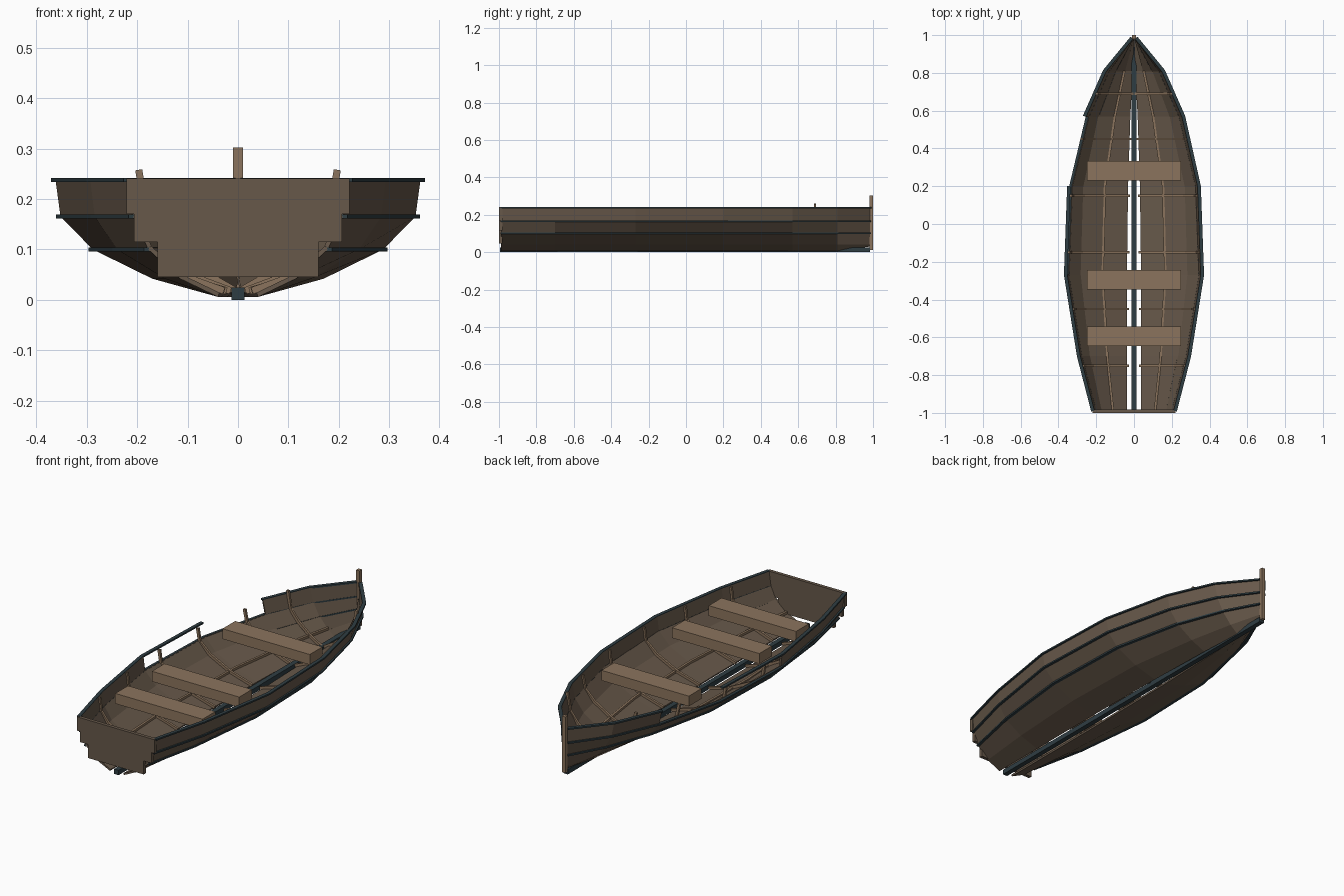
import bpy
from mathutils import Vector

cube = bpy.data.objects.get("Cube")
if cube:
    bpy.data.objects.remove(cube)


def material(name, color):
    m = bpy.data.materials.new(name)
    m.use_nodes = True
    m.diffuse_color = (*color, 1)
    m.node_tree.nodes["Principled BSDF"].inputs["Base Color"].default_value = (*color, 1)
    return m


HULL = material("dark brown planks", (0.135, 0.098, 0.068))
WOOD = material("light brown wood", (0.26, 0.175, 0.11))
TRIM = material("dark teal trim", (0.028, 0.047, 0.055))


def mesh_object(name, verts, faces, mat):
    me = bpy.data.meshes.new(name)
    me.from_pydata([tuple(v) for v in verts], [], faces)
    me.materials.append(mat)
    ob = bpy.data.objects.new(name, me)
    bpy.context.collection.objects.link(ob)
    return ob


def box(name, x, y, z, mat):
    verts = [(a, b, c) for a in x for b in y for c in z]
    faces = [(0, 1, 3, 2), (4, 6, 7, 5), (0, 4, 5, 1), (2, 3, 7, 6), (0, 2, 6, 4), (1, 5, 7, 3)]
    return mesh_object(name, verts, faces, mat)


def bar(name, path, axis, a, b, mat):
    """Sweep a rectangle along a path: size a along axis, b across it."""
    verts, faces = [], []
    last = len(path) - 1
    for i, p in enumerate(path):
        t = path[min(i + 1, last)] - path[max(i - 1, 0)]
        n = t.cross(axis).normalized()
        for su, sv in ((-1, -1), (1, -1), (1, 1), (-1, 1)):
            verts.append(p + axis * a / 2 * su + n * b / 2 * sv)
    for i in range(last):
        for k in range(4):
            j = (k + 1) % 4
            faces.append((4 * i + k, 4 * i + j, 4 * i + 4 + j, 4 * i + 4 + k))
    faces += [(3, 2, 1, 0), tuple(4 * last + k for k in range(4))]
    ob = mesh_object(name, verts, faces, mat)
    # Outward faces whichever way the path runs
    import bmesh
    bm = bmesh.new()
    bm.from_mesh(ob.data)
    bmesh.ops.recalc_face_normals(bm, faces=bm.faces)
    bm.to_mesh(ob.data)
    bm.free()
    return ob


# Hull lines: half widths at each station, from the keel edge up to the gunwale
STATIONS = [-0.99, -0.7, -0.27, 0.2, 0.57, 0.81, 0.985]
HEIGHTS = [0.006, 0.042, 0.10, 0.165, 0.238]
WIDTHS = [
    [0.040, 0.040, 0.040, 0.034, 0.023, 0.012, 0.006],
    [0.115, 0.145, 0.170, 0.158, 0.105, 0.055, 0.008],
    [0.178, 0.240, 0.288, 0.274, 0.195, 0.105, 0.010],
    [0.208, 0.284, 0.352, 0.334, 0.246, 0.140, 0.012],
    [0.218, 0.293, 0.362, 0.345, 0.262, 0.156, 0.012],
]


def hull_point(level, i, side):
    z = HEIGHTS[level]
    if level == 0 and i == len(STATIONS) - 1:
        z = 0.03
    return Vector((side * WIDTHS[level][i], STATIONS[i], z))


def hull_at(level, y, side):
    for i in range(len(STATIONS) - 1):
        if y <= STATIONS[i + 1]:
            f = (y - STATIONS[i]) / (STATIONS[i + 1] - STATIONS[i])
            return hull_point(level, i, side).lerp(hull_point(level, i + 1, side), f)


def strake(name, level, first, last, side):
    n = last - first + 1
    verts = [hull_point(lv, i, side) for lv in (level, level + 1) for i in range(first, last + 1)]
    faces = [(i, i + 1, n + i + 1, n + i) for i in range(n - 1)]
    if side < 0:
        faces = [f[::-1] for f in faces]
    ob = mesh_object(name, verts, faces, HULL)
    mod = ob.modifiers.new("thickness", "SOLIDIFY")
    mod.thickness = 0.009
    mod.offset = -1


Y, Z = Vector((0, 1, 0)), Vector((0, 0, 1))
END = len(STATIONS) - 1

for side, word in ((1, "left"), (-1, "right")):
    # Planking; the top plank on the right side is broken away amidships
    for level in range(4):
        broken = side < 0 and level == 3
        for first, last in ([(0, 2), (4, END)] if broken else [(0, END)]):
            strake(f"{word}_plank_{level + 1}", level, first, last, side)

    # Rubbing rails, with a gap in the right gunwale
    for level in (2, 3, 4):
        broken = side < 0 and level == 4
        for first, last in ([(0, 3), (4, END)] if broken else [(0, END)]):
            path = [hull_point(level, i, side) for i in range(first, last + 1)]
            bar(f"{word}_rail_{level}", path, Z, 0.008, 0.018, TRIM)

    # Light stringer inside the hull along the lower chine
    path = [hull_point(1, i, side) + Vector((-side * 0.004, 0, 0.012)) for i in range(END)]
    bar(f"{word}_stringer", path, Z, 0.012, 0.012, WOOD)

    # Ribs following the inside of the planks
    for k, y in enumerate((-0.75, -0.45, -0.15, 0.15, 0.45, 0.69)):
        path = [hull_at(lv, y, side) + Vector((-side * 0.012, 0, 0.012 if lv < 3 else 0))
                for lv in range(5)]
        path[-1].z = 0.258 if k == 5 else 0.232
        bar(f"{word}_rib_{k + 1}", path, Y, 0.012, 0.014, WOOD)

# Stepped transom boards
for k, (w, lo, hi) in enumerate(((0.16, 0.045, 0.115), (0.206, 0.115, 0.17), (0.221, 0.17, 0.241))):
    box(f"transom_board_{k + 1}", (-w, w), (-1, -0.982), (lo, hi), HULL)

# Bench seats
for k, y in enumerate((-0.595, -0.295, 0.282)):
    box(f"seat_{k + 1}", (-0.25, 0.25), (y - 0.052, y + 0.052), (0.167, 0.22), WOOD)

# Keel and stem post
box("keel", (-0.013, 0.013), (-0.995, 0.985), (0, 0.025), TRIM)
box("stem_post", (-0.01, 0.01), (0.98, 1), (0.012, 0.302), WOOD)
